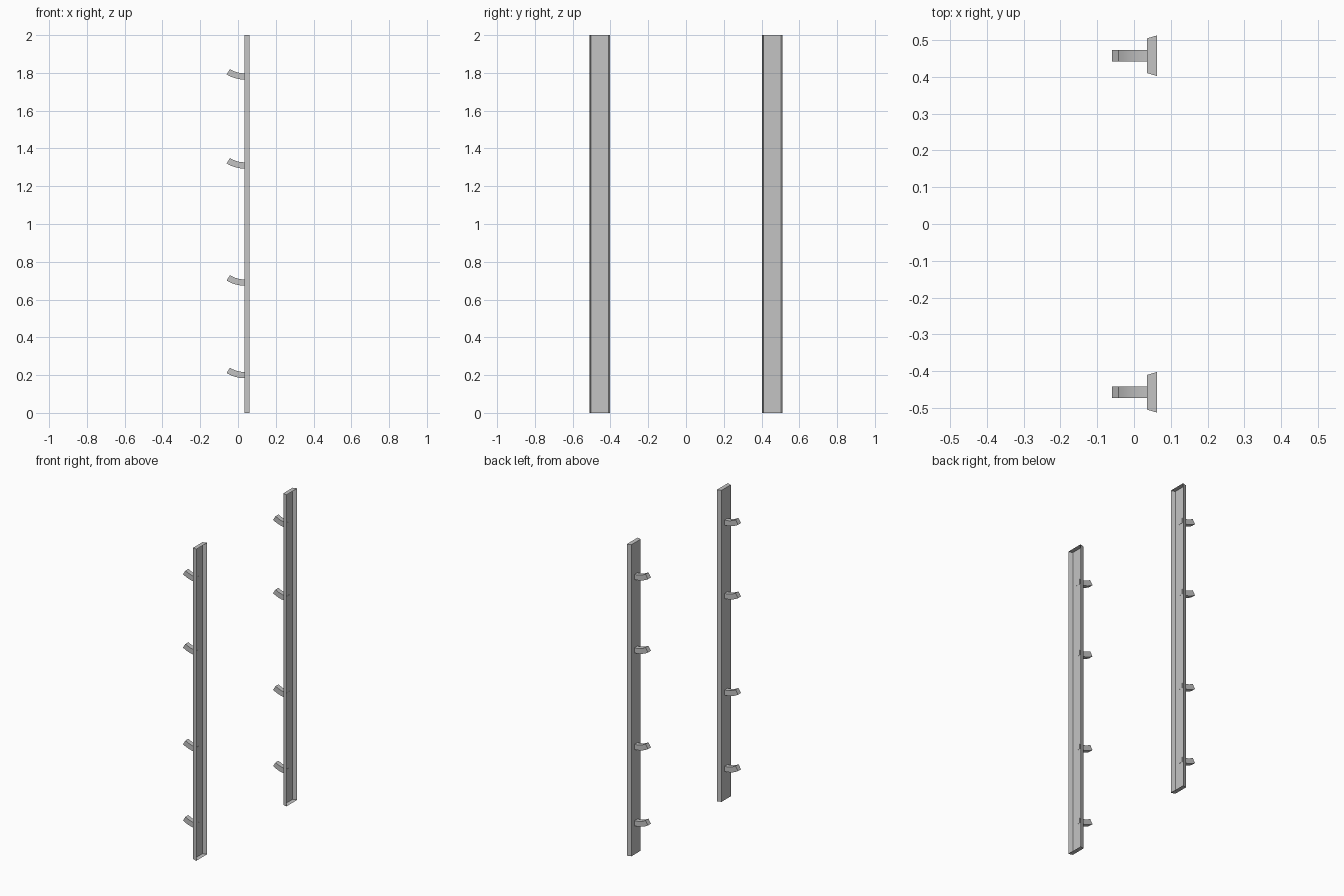
import bpy, bmesh
from math import sin, cos, radians

if "Cube" in bpy.data.objects:
    bpy.data.objects.remove(bpy.data.objects["Cube"], do_unlink=True)

grey = bpy.data.materials.new("plain_grey")
grey.use_nodes = True
colour = (0.55, 0.55, 0.55, 1)
grey.diffuse_color = colour
grey.node_tree.nodes["Principled BSDF"].inputs["Base Color"].default_value = colour

RAIL_Y = 0.457
FLOOR_X, RIM_X = 0.035, 0.062
FLOOR_HALF, RIM_HALF = 0.047, 0.055
HOOK_HEIGHTS = (0.20, 0.69, 1.31, 1.781)


def add_object(name, bm):
    bmesh.ops.recalc_face_normals(bm, faces=bm.faces)
    mesh = bpy.data.meshes.new(name)
    bm.to_mesh(mesh)
    bm.free()
    mesh.materials.append(grey)
    obj = bpy.data.objects.new(name, mesh)
    bpy.context.collection.objects.link(obj)
    return obj


def bridge(bm, a, b):
    for i in range(4):
        j = (i + 1) % 4
        bm.faces.new((a[i], a[j], b[j], b[i]))


# Shallow sheet channel: closed floor, flared sides, open rim
def rail(name, y):
    bm = bmesh.new()

    def loop(x, half):
        corners = ((-half, 0), (half, 0), (half, 2), (-half, 2))
        return [bm.verts.new((x, y + dy, z)) for dy, z in corners]

    floor, rim = loop(FLOOR_X, FLOOR_HALF), loop(RIM_X, RIM_HALF)
    bm.faces.new(floor)
    bridge(bm, floor, rim)
    return add_object(name, bm)


# Square peg swept along an upward arc
def hook(name, y, z, radius=0.165, half=0.0165, width=0.015, steps=8):
    bm = bmesh.new()
    rings = []
    for i in range(steps + 1):
        a = radians(32) * i / steps
        ring = []
        for side, r in ((-1, -half), (1, -half), (1, half), (-1, half)):
            ring.append(bm.verts.new((FLOOR_X + 0.001 - (radius + r) * sin(a),
                                      y + side * width,
                                      z + radius - (radius + r) * cos(a))))
        rings.append(ring)
    for a, b in zip(rings, rings[1:]):
        bridge(bm, a, b)
    bm.faces.new(rings[0])
    bm.faces.new(rings[-1])
    obj = add_object(name, bm)
    bpy.ops.object.select_all(action="DESELECT")
    obj.select_set(True)
    bpy.context.view_layer.objects.active = obj
    bpy.ops.object.shade_smooth_by_angle(angle=radians(30))


# Matching front and back rails, each with four hooks
for label, sign in (("front", -1), ("back", 1)):
    rail(label + "_rail", sign * RAIL_Y)
    for n, height in enumerate(HOOK_HEIGHTS, 1):
        hook(f"{label}_hook_{n}", sign * RAIL_Y, height)
